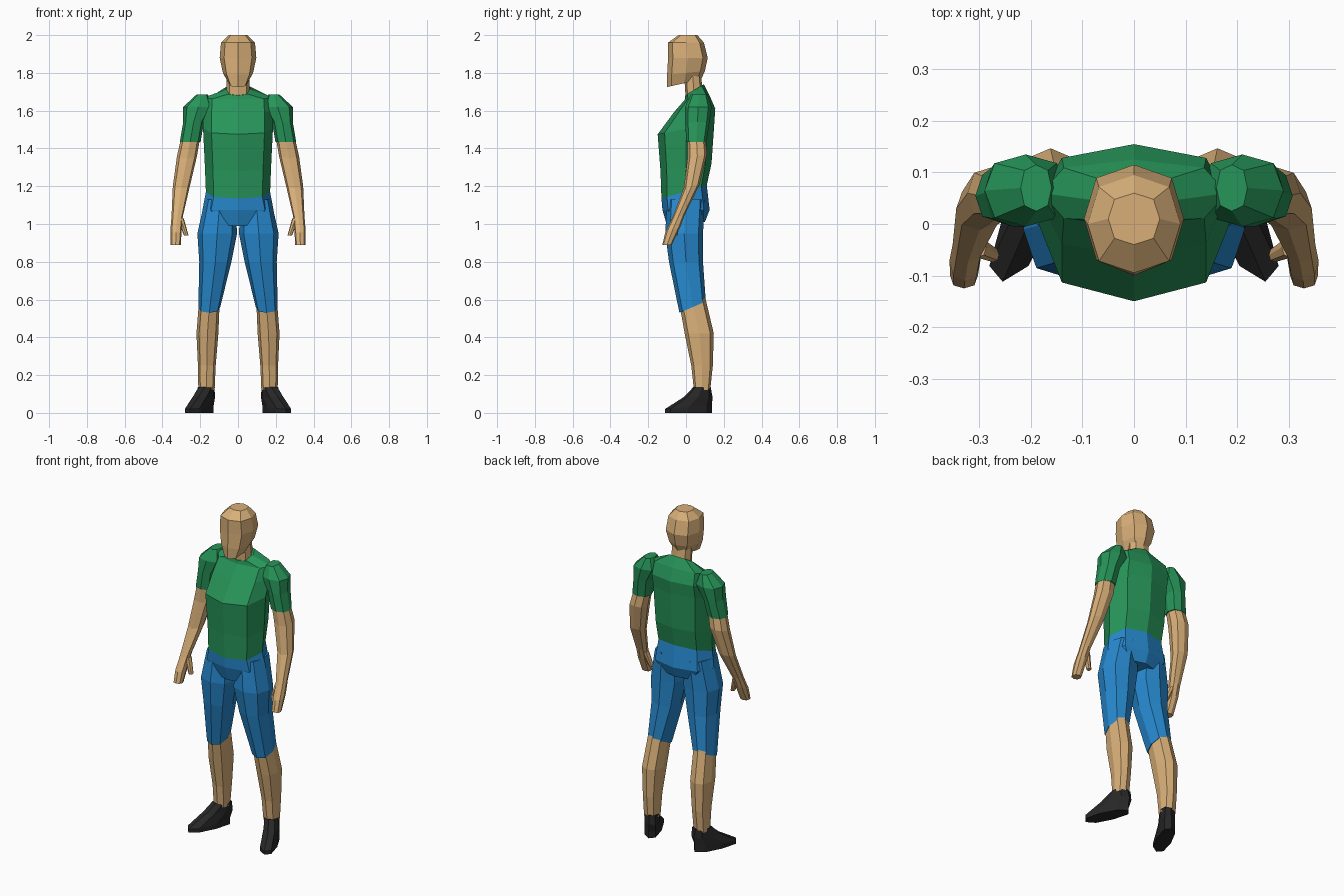
import bpy
import bmesh
from math import cos, sin, pi

cube = bpy.data.objects.get("Cube")
if cube:
    bpy.data.objects.remove(cube, do_unlink=True)

SIDES = 8


def material(name, red, green, blue):
    mat = bpy.data.materials.new(name)
    mat.use_nodes = True
    colour = (red, green, blue, 1)
    mat.diffuse_color = colour
    shader = mat.node_tree.nodes["Principled BSDF"]
    shader.inputs["Base Color"].default_value = colour
    return mat


skin = material("skin tan", .69, .43, .19)
shirt_green = material("shirt green", .02, .3, .1)
shorts_blue = material("shorts blue", .02, .25, .62)
shoe_black = material("shoe black", .02, .02, .02)


def ring(z, wide, deep, x=0, y=0, tilt=0, splay=0):
    """One cross-section: half width, half depth, rise towards the back
    and outward slide towards the front."""
    points = []
    for step in range(SIDES):
        angle = step * 2 * pi / SIDES
        bulge = 1.07 if step % 2 else 1
        across, back = bulge * cos(angle), bulge * sin(angle)
        points.append((x + across * wide - back * splay,
                       y + back * deep, z + back * tilt))
    return points


def loft(name, mat, *rings, side=1):
    """Skin the cross-sections into one closed flat-shaded part."""
    bm = bmesh.new()
    loops = [[bm.verts.new((side * x, y, z)) for x, y, z in points]
             for points in rings]
    for low, high in zip(loops, loops[1:]):
        for i in range(SIDES):
            bm.faces.new((low[i - 1], low[i], high[i], high[i - 1]))
    bm.faces.new(loops[0])
    bm.faces.new(loops[-1])
    bmesh.ops.recalc_face_normals(bm, faces=bm.faces)
    mesh = bpy.data.meshes.new(name)
    bm.to_mesh(mesh)
    bm.free()
    mesh.materials.append(mat)
    obj = bpy.data.objects.new(name, mesh)
    bpy.context.collection.objects.link(obj)


def pair(name, mat, *rings):
    """Build the same limb part on both sides of the body."""
    loft("left_" + name, mat, *rings, side=1)
    loft("right_" + name, mat, *rings, side=-1)


# Head, with the chin pushed forward and a flattened crown
loft("head", skin,
     ring(z=1.745, wide=.05, deep=.09, y=-.01, tilt=.02),
     ring(z=1.8, wide=.08, deep=.1, tilt=.01),
     ring(z=1.88, wide=.097, deep=.105, y=.01),
     ring(z=1.96, wide=.09, deep=.095),
     ring(z=2, wide=.05, deep=.05, y=.01))
loft("neck", skin,
     ring(z=1.66, wide=.06, deep=.045, y=.045, tilt=.02),
     ring(z=1.79, wide=.06, deep=.045, y=.035))

# Shirt body, from the sloping hem over the chest to the collar
waist = ring(z=1.17, wide=.17, deep=.12, y=-.01, tilt=.035)
loft("shirt_body", shirt_green,
     waist,
     ring(z=1.3, wide=.175, deep=.135, tilt=.02),
     ring(z=1.505, wide=.185, deep=.15, tilt=.03),
     ring(z=1.6, wide=.185, deep=.11, y=.045, tilt=.01),
     ring(z=1.67, wide=.18, deep=.065, y=.06, tilt=.01),
     ring(z=1.71, wide=.07, deep=.05, y=.045, tilt=.03))

# Rounded shoulder tapering down into the sleeve
pair("sleeve", shirt_green,
     ring(z=1.685, wide=.03, deep=.045, x=.19, y=.07),
     ring(z=1.62, wide=.08, deep=.07, x=.21, y=.065),
     ring(z=1.54, wide=.055, deep=.065, x=.235, y=.06),
     ring(z=1.435, wide=.055, deep=.053, x=.253, y=.055))

# Bare arm, hand and thumb
wrist = ring(z=1.04, wide=.03, deep=.034, x=.322, y=-.04, tilt=.01)
pair("arm", skin,
     ring(z=1.46, wide=.05, deep=.047, x=.25, y=.055),
     ring(z=1.36, wide=.053, deep=.052, x=.27, y=.06, tilt=.01),
     ring(z=1.2, wide=.045, deep=.042, x=.3, y=.03, tilt=.01),
     wrist)
pair("hand", skin,
     wrist,
     ring(z=.97, wide=.03, deep=.04, x=.328, y=-.07, tilt=.015),
     ring(z=.89, wide=.027, deep=.025, x=.33, y=-.1))
pair("thumb", skin,
     ring(z=1.03, wide=.018, deep=.02, x=.305, y=-.045),
     ring(z=.94, wide=.012, deep=.014, x=.274, y=-.06))

# Shorts: seat below the shirt, then legs down to the sloping cuffs
loft("shorts_seat", shorts_blue,
     waist,
     ring(z=1.075, wide=.188, deep=.125),
     ring(z=1, wide=.13, deep=.1, tilt=.01))
pair("shorts_leg", shorts_blue,
     ring(z=1.13, wide=.08, deep=.1, x=.095),
     ring(z=.95, wide=.105, deep=.1, x=.11, y=-.01),
     ring(z=.8, wide=.085, deep=.09, x=.12),
     ring(z=.56, wide=.058, deep=.07, x=.152, y=.035, tilt=.03))

# Calves narrowing to the ankles
pair("shin", skin,
     ring(z=.585, wide=.055, deep=.066, x=.152, y=.035, tilt=.03),
     ring(z=.42, wide=.058, deep=.077, x=.162, y=.07),
     ring(z=.25, wide=.047, deep=.057, x=.165, y=.085),
     ring(z=.12, wide=.043, deep=.043, x=.167, y=.085))

# Shoes, with the toes pointing outward
pair("shoe", shoe_black,
     ring(z=.137, wide=.045, deep=.046, x=.167, y=.085, splay=.01),
     ring(z=.085, wide=.048, deep=.075, x=.18, y=.065, splay=.03),
     ring(z=.03, wide=.05, deep=.125, x=.205, y=.013, tilt=.01, splay=.05),
     ring(z=0, wide=.05, deep=.125, x=.205, y=.013, splay=.05))
